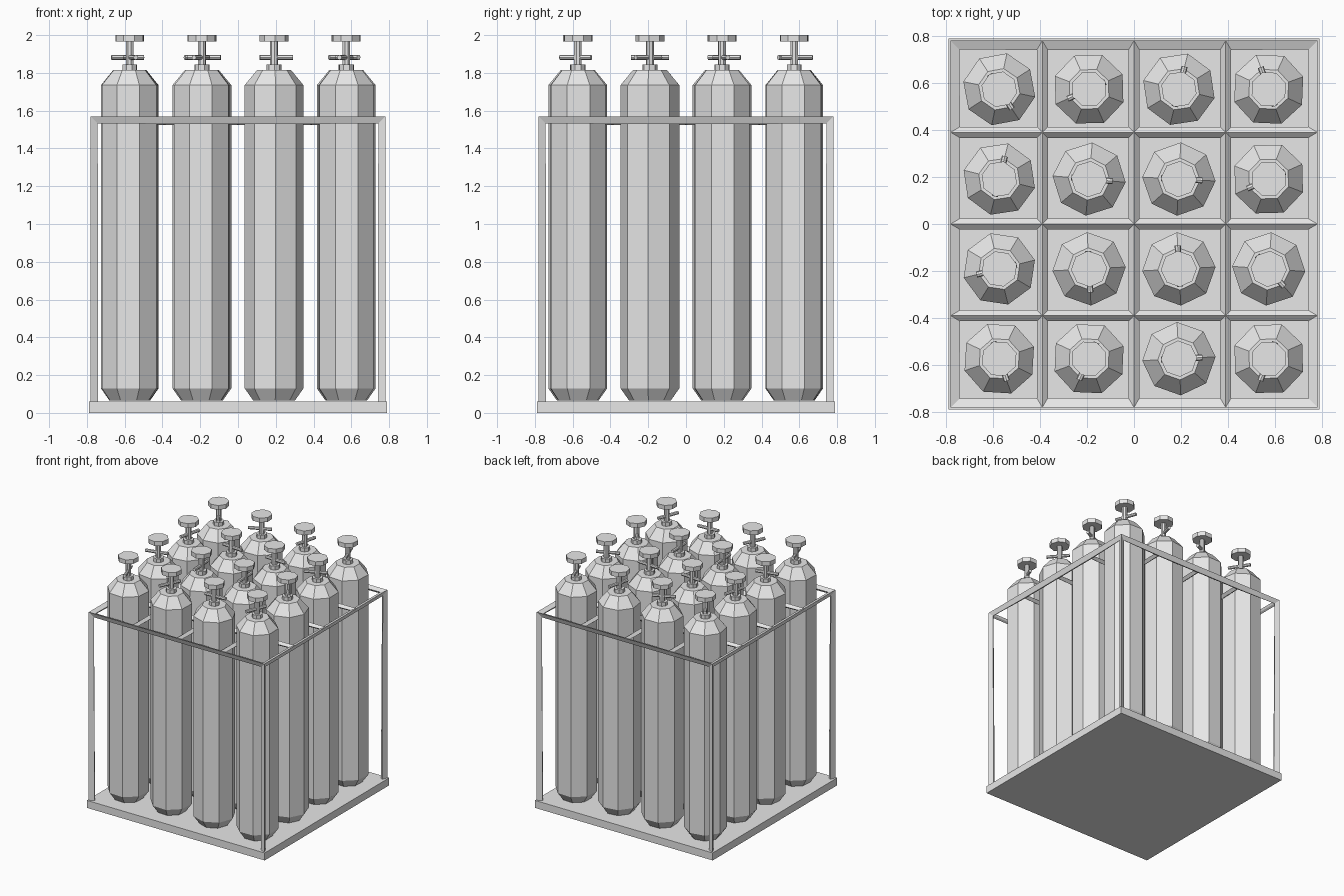
import bpy, bmesh, math
from mathutils import Matrix

old = bpy.data.objects.get("Cube")
if old:
    bpy.data.objects.remove(old, do_unlink=True)

GREY = (0.8, 0.8, 0.8, 1)
grey = bpy.data.materials.new("light_grey")
grey.use_nodes = True
grey.diffuse_color = GREY
grey.node_tree.nodes["Principled BSDF"].inputs["Base Color"].default_value = GREY


def make_object(name, bm):
    bmesh.ops.recalc_face_normals(bm, faces=bm.faces)
    mesh = bpy.data.meshes.new(name)
    bm.to_mesh(mesh)
    bm.free()
    mesh.materials.append(grey)
    obj = bpy.data.objects.new(name, mesh)
    bpy.context.collection.objects.link(obj)
    return obj


def add_box(bm, half, low, high):
    place = Matrix.Translation((0, 0, (low + high) / 2)) @ Matrix.Diagonal((2 * half, 2 * half, high - low, 1))
    bmesh.ops.create_cube(bm, size=1, matrix=place)


def add_lathe(bm, profile, sides=8):
    """Closed faceted solid from (radius, height) pairs."""
    rings = []
    for r, z in profile:
        angles = [2 * math.pi * i / sides for i in range(sides)]
        rings.append([bm.verts.new((r * math.cos(a), r * math.sin(a), z)) for a in angles])
    for a, b in zip(rings, rings[1:]):
        for i in range(sides):
            j = (i + 1) % sides
            bm.faces.new((a[i], a[j], b[j], b[i]))
    bm.faces.new(rings[0][::-1])
    bm.faces.new(rings[-1])


# Base plate
bm = bmesh.new()
add_box(bm, 0.79, 0, 0.06)
make_object("base_plate", bm)

# Cage: open box whose lid is cut four by four, turned into struts
bm = bmesh.new()
add_box(bm, 0.78, 0.005, 1.57)
bm.faces.ensure_lookup_table()
lid = max(bm.faces, key=lambda f: f.calc_center_median().z)
floor = min(bm.faces, key=lambda f: f.calc_center_median().z)
bmesh.ops.delete(bm, geom=[floor], context="FACES_ONLY")
bmesh.ops.subdivide_edges(bm, edges=list(lid.edges), cuts=3, use_grid_fill=True)
cage = make_object("cage_frame", bm)
struts = cage.modifiers.new("struts", "WIREFRAME")
struts.thickness = 0.047
struts.offset = -1

# Gas cylinder, shared by all sixteen places
bm = bmesh.new()
add_lathe(bm, [(0.11, 0.065), (0.156, 0.13), (0.156, 1.735), (0.09, 1.815)])
add_lathe(bm, [(0.04, 1.81), (0.04, 1.845)])       # neck
add_lathe(bm, [(0.021, 1.84), (0.021, 1.97)])      # stem
add_lathe(bm, [(0.077, 1.965), (0.077, 2.0)])      # hand wheel
rod = Matrix.Translation((0.012, 0, 1.882)) @ Matrix.Rotation(math.pi / 2, 4, "Y")
bmesh.ops.create_cone(bm, cap_ends=True, segments=8, radius1=0.013, radius2=0.013, depth=0.176, matrix=rod)
first = make_object("gas_cylinder", bm)

# Turn of each cylinder in degrees, back row first
turns = [[-57, 204, 76, 110], [76, -5, -3, 204], [194, -87, 93, -49], [-71, 245, 3, 249]]
for row, line in enumerate(turns):
    for col, turn in enumerate(line):
        obj = first
        if row or col:
            obj = first.copy()
            bpy.context.collection.objects.link(obj)
        obj.name = f"gas_cylinder_{row + 1}_{col + 1}"
        obj.location = ((col - 1.5) * 0.382, (1.5 - row) * 0.382, 0)
        obj.rotation_euler.z = math.radians(turn)
